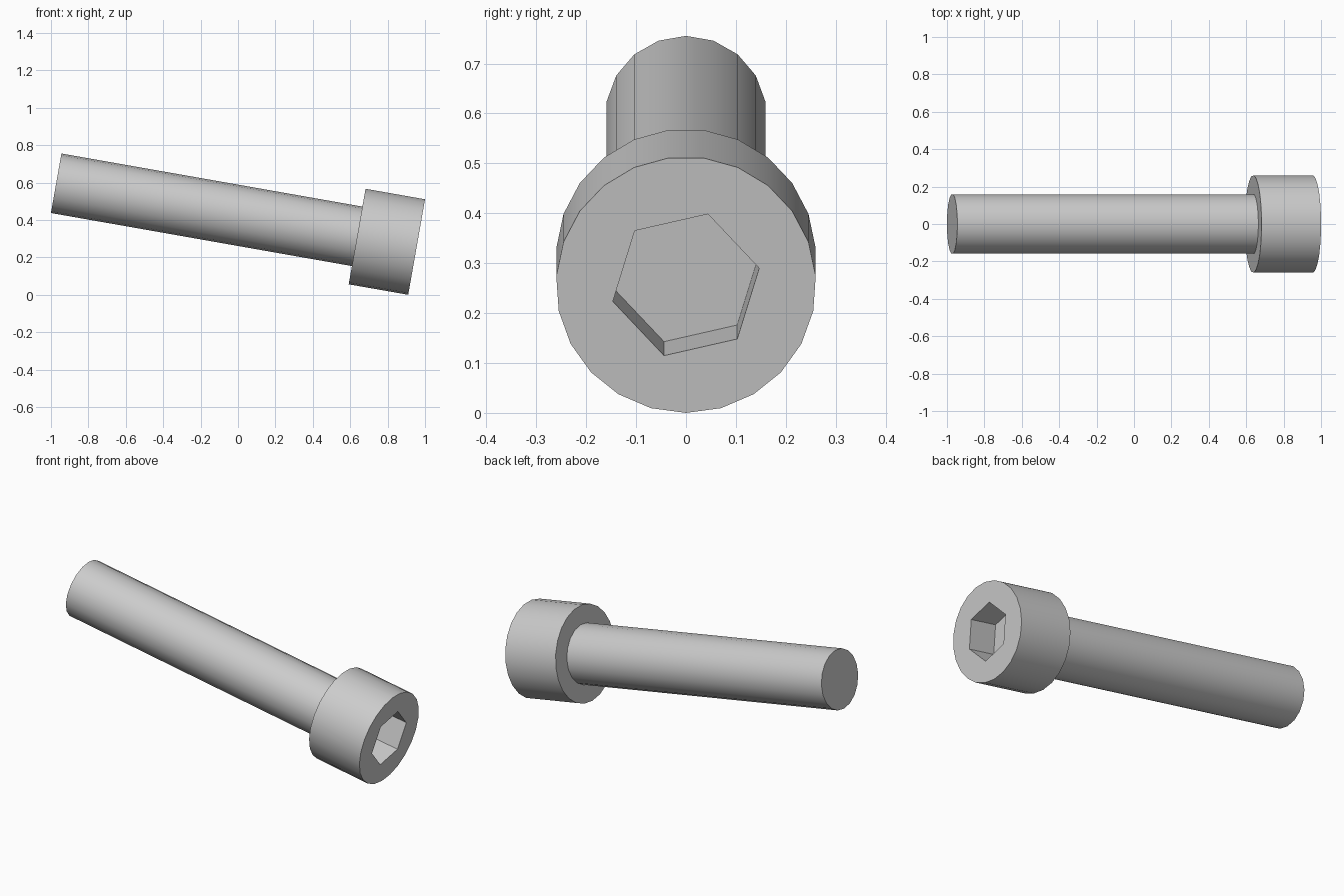
import bpy, bmesh
from math import sin, cos, pi, radians
from mathutils import Matrix, Vector

cube = bpy.data.objects.get("Cube")
if cube:
    bpy.data.objects.remove(cube, do_unlink=True)

# Sizes measured along the bolt axis, starting at the open face of the head
TILT = radians(10)
HEAD_R, HEAD_SIDES, HEAD_LEN = 0.2605, 23, 0.323
SHAFT_R, SHAFT_SIDES, BOLT_LEN = 0.1615, 18, 1.957
SOCKET_R, SOCKET_DEPTH, SOCKET_TURN = 0.1505, 0.161, radians(17)

steel = bpy.data.materials.new("grey steel")
steel.use_nodes = True
GREY = (0.6, 0.6, 0.6, 1)
steel.diffuse_color = GREY
steel.node_tree.nodes["Principled BSDF"].inputs["Base Color"].default_value = GREY

# Bolt frame: local z runs out through the head, local y is the tilted up direction
s, c = sin(TILT), cos(TILT)
axis, up, side = Vector((c, 0, -s)), Vector((s, 0, c)), Vector((0, 1, 0))
frame = Matrix((side, up, axis)).transposed().to_4x4()
frame.translation = (1 - HEAD_R * cos(pi / HEAD_SIDES) * s, 0, HEAD_R * c)


def ring(bm, radius, sides, z, start):
    """Closed loop of vertices; angles run from local up towards +y."""
    angles = [start + 2 * pi * i / sides for i in range(sides)]
    return [bm.verts.new((radius * sin(a), radius * cos(a), z)) for a in angles]


def wall(bm, a, b):
    for i in range(len(a)):
        j = (i + 1) % len(a)
        bm.faces.new((a[i], a[j], b[j], b[i]))


def finish(bm, name):
    bmesh.ops.recalc_face_normals(bm, faces=bm.faces)
    mesh = bpy.data.meshes.new(name)
    bm.to_mesh(mesh)
    bm.free()
    mesh.materials.append(steel)
    obj = bpy.data.objects.new(name, mesh)
    obj.matrix_world = frame
    bpy.context.collection.objects.link(obj)
    bpy.ops.object.select_all(action='DESELECT')
    obj.select_set(True)
    bpy.context.view_layer.objects.active = obj
    bpy.ops.object.shade_smooth_by_angle(angle=radians(30))


# Head: drum with a hexagonal socket sunk into its face
bm = bmesh.new()
back = ring(bm, HEAD_R, HEAD_SIDES, -HEAD_LEN, pi)
front = ring(bm, HEAD_R, HEAD_SIDES, 0, pi)
rim = ring(bm, SOCKET_R, 6, 0, SOCKET_TURN)
floor = ring(bm, SOCKET_R, 6, -SOCKET_DEPTH, SOCKET_TURN)
wall(bm, back, front)
wall(bm, rim, floor)
bm.faces.new(back)
bm.faces.new(floor)
edges = [e for e in bm.edges if e.is_boundary]
bmesh.ops.triangle_fill(bm, edges=edges, use_beauty=True, normal=(0, 0, 1))
finish(bm, "bolt_head")

# Shaft: plain cylinder running back from the head
bm = bmesh.new()
tail = ring(bm, SHAFT_R, SHAFT_SIDES, -BOLT_LEN, 0)
neck = ring(bm, SHAFT_R, SHAFT_SIDES, -HEAD_LEN + 0.005, 0)
wall(bm, tail, neck)
bm.faces.new(tail)
bm.faces.new(neck)
finish(bm, "bolt_shaft")
